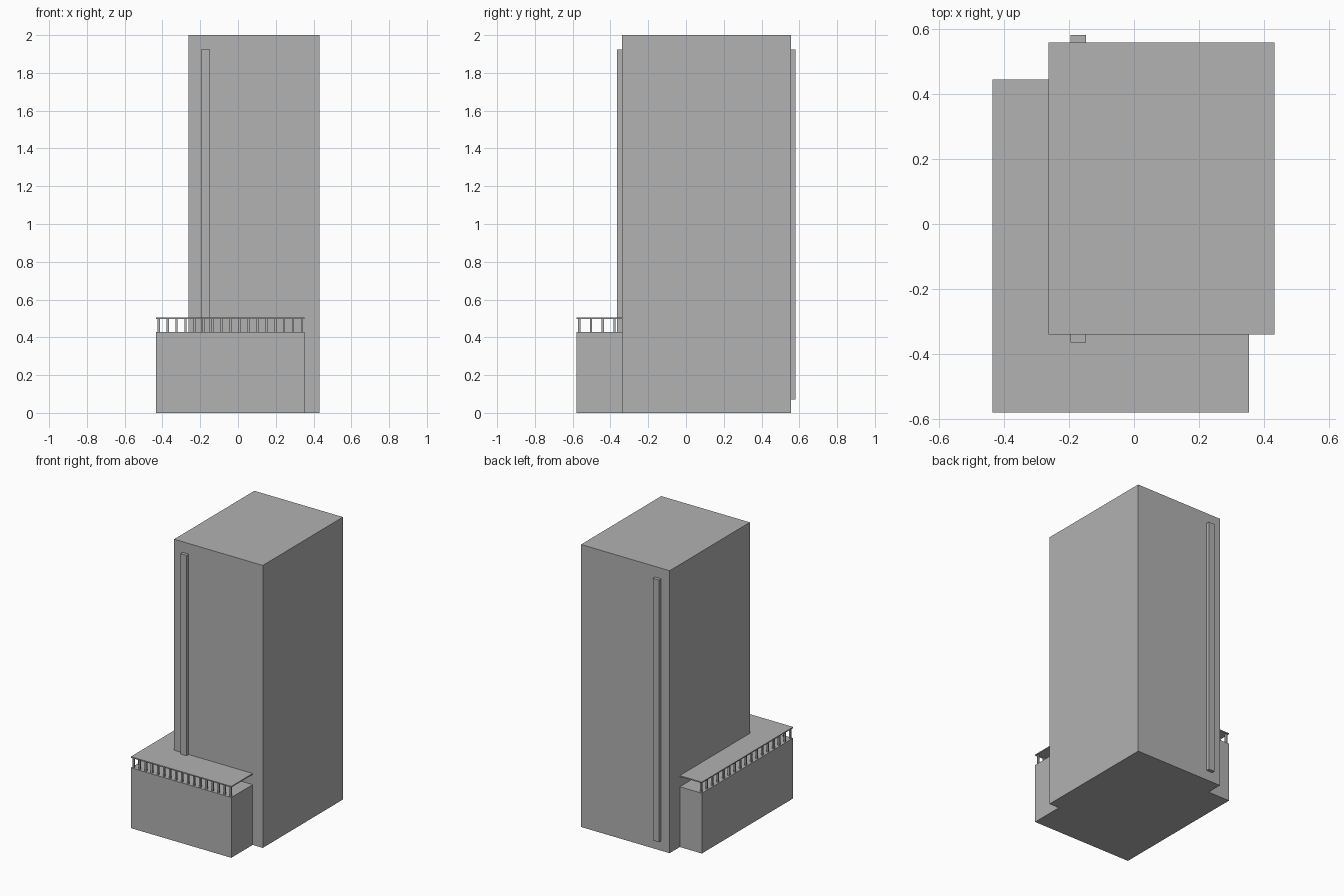
import bpy
import bmesh
from mathutils import Vector

if "Cube" in bpy.data.objects:
    bpy.data.objects.remove(bpy.data.objects["Cube"], do_unlink=True)

# Single concrete colour
GREY = (0.445, 0.445, 0.445, 1)
concrete = bpy.data.materials.new("concrete grey")
concrete.use_nodes = True
concrete.diffuse_color = GREY
concrete.node_tree.nodes["Principled BSDF"].inputs["Base Color"].default_value = GREY


def add_box(bm, low, high):
    """Add a box spanning two opposite corners."""
    low, high = Vector(low), Vector(high)
    verts = bmesh.ops.create_cube(bm, size=1)["verts"]
    bmesh.ops.scale(bm, vec=high - low, verts=verts)
    bmesh.ops.translate(bm, vec=(low + high) / 2, verts=verts)


def make_part(name, boxes):
    bm = bmesh.new()
    for low, high in boxes:
        add_box(bm, low, high)
    mesh = bpy.data.meshes.new(name)
    bm.to_mesh(mesh)
    bm.free()
    mesh.materials.append(concrete)
    part = bpy.data.objects.new(name, mesh)
    bpy.context.collection.objects.link(part)
    return part


# Footprints: west, east, south and north edges
T_W, T_E, T_S, T_N = -0.262, 0.432, -0.34, 0.557
P_W, P_E, P_S, P_N = -0.434, 0.353, -0.579, 0.443
PODIUM_TOP, SLAB_BOTTOM, SLAB_TOP = 0.427, 0.498, 0.506

# Main masses and the thin slab above the podium
make_part("tower", [((T_W, T_S, 0), (T_E, T_N, 2))])
make_part("podium", [((P_W, P_S, 0), (P_E, P_N, PODIUM_TOP))])
make_part("canopy_slab", [((P_W, P_S, SLAB_BOTTOM), (P_E, P_N, SLAB_TOP))])

# Vertical fins on the front and back walls
FIN_W, FIN_E, FIN_DEPTH = -0.195, -0.148, 0.024
for name, wall, out in (("front_fin", T_S, -FIN_DEPTH), ("back_fin", T_N, FIN_DEPTH)):
    south, north = sorted((wall, wall + out))
    make_part(name, [((FIN_W, south, 0.07), (FIN_E, north, 1.925))])

# Posts carrying the slab along the front and right edges
COUNT, HALF, INSET = 17, 0.006, 0.014


def post(x, y):
    return ((x - HALF, y - HALF, PODIUM_TOP), (x + HALF, y + HALF, SLAB_BOTTOM))


def spread(start, end):
    return [start + (end - start) * i / (COUNT - 1) for i in range(COUNT)]


make_part("front_posts", [post(x, P_S + INSET) for x in spread(P_W + INSET, P_E - INSET)])
make_part("right_posts", [post(P_W + INSET, y) for y in spread(P_S + INSET, P_N - INSET)[1:]])
